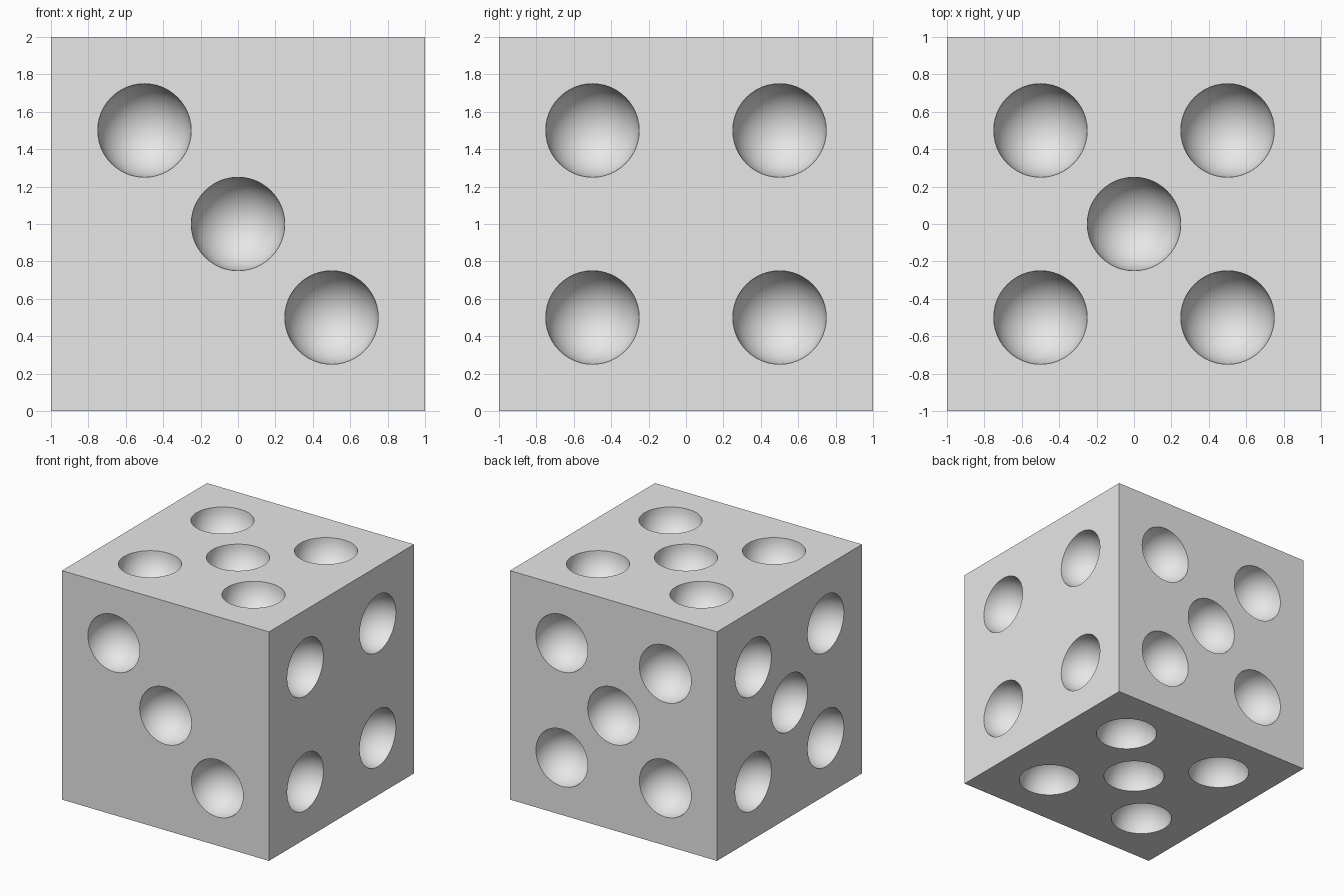
import bpy
import bmesh
from math import radians
from mathutils import Matrix, Vector

old = bpy.data.objects.get("Cube")
if old:
    bpy.data.objects.remove(old, do_unlink=True)

HALF = 1.0       # half the side of the die
PIP = 0.25       # pip radius
STEP = 0.5       # pip offset from the face centre

# Single grey material
grey = bpy.data.materials.new("light_grey")
grey.use_nodes = True
grey.diffuse_color = (0.8, 0.8, 0.8, 1)
grey.node_tree.nodes["Principled BSDF"].inputs["Base Color"].default_value = (0.8, 0.8, 0.8, 1)

# Pip layouts in the plane of a face (right, up)
CORNERS = [(-1, -1), (-1, 1), (1, -1), (1, 1)]
THREE = [(-1, 1), (0, 0), (1, -1)]
FOUR = CORNERS
FIVE = CORNERS + [(0, 0)]

# Each face: outward normal, up direction, layout
FACES = [
    ((0, -1, 0), (0, 0, 1), THREE),   # front
    ((1, 0, 0), (0, 0, 1), FOUR),     # +x side
    ((0, 1, 0), (0, 0, 1), FIVE),     # back
    ((-1, 0, 0), (0, 0, 1), FIVE),    # -x side
    ((0, 0, 1), (0, 1, 0), FIVE),     # top
    ((0, 0, -1), (0, 1, 0), FIVE),    # bottom
]


def make_object(name, bm):
    mesh = bpy.data.meshes.new(name)
    bm.to_mesh(mesh)
    bm.free()
    mesh.materials.append(grey)
    obj = bpy.data.objects.new(name, mesh)
    bpy.context.collection.objects.link(obj)
    return obj


# Die body
bm = bmesh.new()
bmesh.ops.create_cube(bm, size=2 * HALF, matrix=Matrix.Translation((0, 0, HALF)))
die = make_object("die_body", bm)

# Spheres that scoop out the pips, poles pointing along each face normal
bm = bmesh.new()
for normal, up, layout in FACES:
    n, u = Vector(normal), Vector(up)
    r = u.cross(n)
    turn = Matrix((r, u, n)).transposed().to_4x4()
    for a, b in layout:
        spot = Vector((0, 0, HALF)) + n * HALF + (r * a + u * b) * STEP
        bmesh.ops.create_uvsphere(bm, u_segments=48, v_segments=24, radius=PIP,
                                  matrix=Matrix.Translation(spot) @ turn)
cutter = make_object("pip_cutter", bm)
cutter.hide_render = True

# Cut the pips and drop the helper
cut = die.modifiers.new("pips", "BOOLEAN")
cut.operation = "DIFFERENCE"
cut.solver = "EXACT"
cut.object = cutter
bpy.ops.object.select_all(action="DESELECT")
die.select_set(True)
bpy.context.view_layer.objects.active = die
bpy.ops.object.modifier_apply(modifier=cut.name)
bpy.data.objects.remove(cutter, do_unlink=True)

# Smooth hollows, sharp rims and edges
bpy.ops.object.shade_smooth_by_angle(angle=radians(30))
